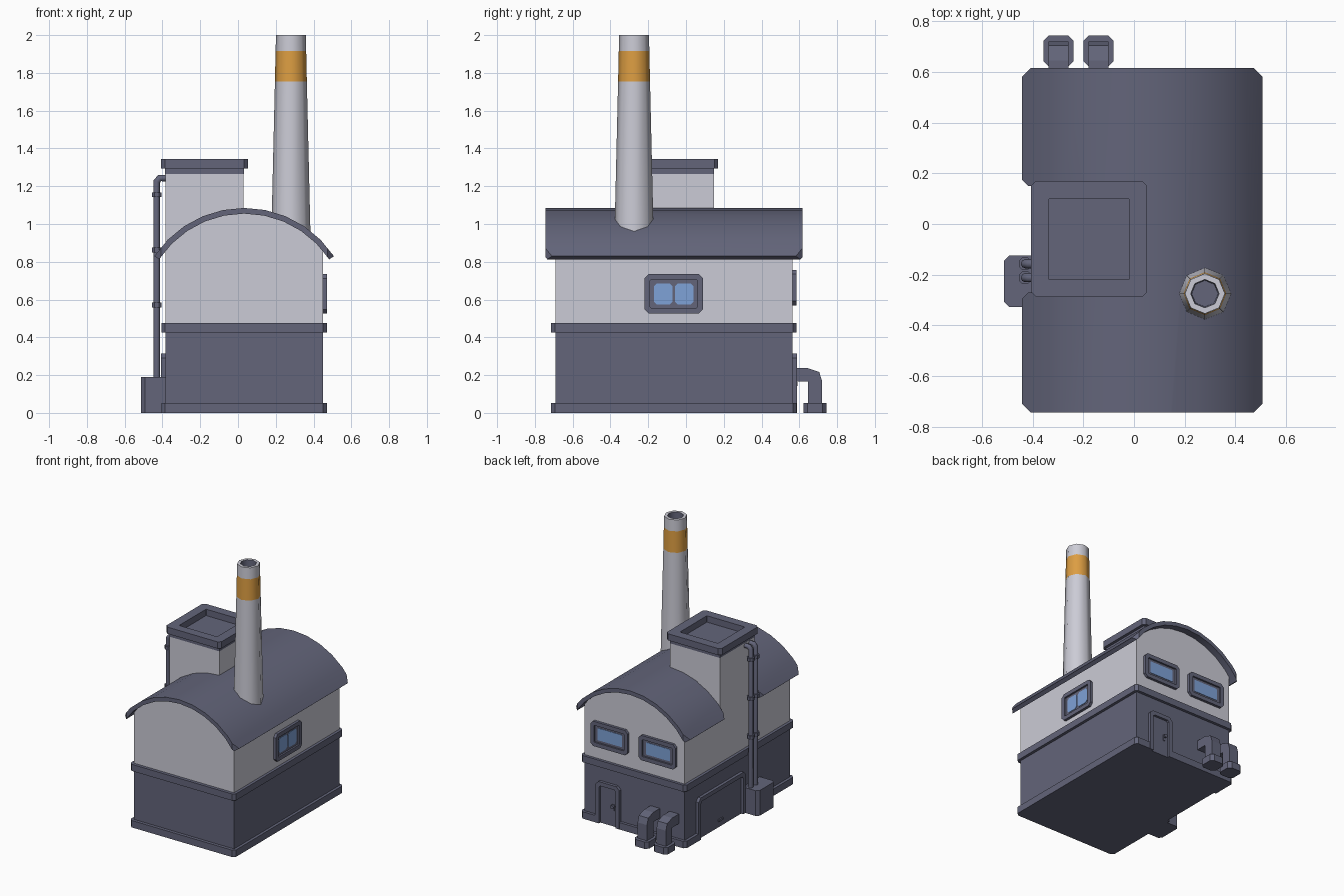
import bpy, bmesh, math
from mathutils import Matrix, Vector

if "Cube" in bpy.data.objects:
    bpy.data.objects.remove(bpy.data.objects["Cube"])


def material(name, rgb):
    m = bpy.data.materials.new(name)
    m.diffuse_color = (*rgb, 1)
    m.use_nodes = True
    m.node_tree.nodes["Principled BSDF"].inputs["Base Color"].default_value = m.diffuse_color
    return m


SLATE = material("slate blue grey", (0.125, 0.13, 0.195))
WALL = material("pale grey", (0.60, 0.60, 0.67))
ORANGE = material("stripe orange", (0.72, 0.34, 0.055))
GLASS = material("window blue", (0.21, 0.36, 0.68))


def finish(name, bm, mats, smooth=None):
    bmesh.ops.recalc_face_normals(bm, faces=bm.faces)
    me = bpy.data.meshes.new(name)
    bm.to_mesh(me)
    bm.free()
    for m in mats:
        me.materials.append(m)
    ob = bpy.data.objects.new(name, me)
    bpy.context.collection.objects.link(ob)
    if smooth:
        activate(ob)
        bpy.ops.object.shade_smooth_by_angle(angle=math.radians(smooth))
    return ob


def activate(ob):
    bpy.ops.object.select_all(action='DESELECT')
    ob.select_set(True)
    bpy.context.view_layer.objects.active = ob


def frame(origin, u, v):
    """Local axes u, v and their normal, placed at origin."""
    u, v = Vector(u), Vector(v)
    m = Matrix((u, v, u.cross(v))).transposed().to_4x4()
    m.translation = origin
    return m


def prism(name, pts, d0, d1, mat, M=Matrix(), smooth=None):
    bm = bmesh.new()
    lo = [bm.verts.new(M @ Vector((x, y, d0))) for x, y in pts]
    hi = [bm.verts.new(M @ Vector((x, y, d1))) for x, y in pts]
    bm.faces.new(lo)
    bm.faces.new(hi)
    for i in range(len(pts)):
        j = (i + 1) % len(pts)
        bm.faces.new((lo[i], lo[j], hi[j], hi[i]))
    return finish(name, bm, [mat], smooth)


def ring(name, outer, inner, d0, d1, mat, M=Matrix()):
    bm = bmesh.new()
    loops = [[bm.verts.new(M @ Vector((x, y, d))) for x, y in pts]
             for pts, d in ((outer, d0), (outer, d1), (inner, d1), (inner, d0))]
    for k in range(4):
        a, b = loops[k], loops[(k + 1) % 4]
        for i in range(len(a)):
            j = (i + 1) % len(a)
            bm.faces.new((a[i], a[j], b[j], b[i]))
    return finish(name, bm, [mat])


def rect(x0, x1, y0, y1, c=0.0):
    """Rectangle with chamfered corners."""
    if not c:
        return [(x0, y0), (x1, y0), (x1, y1), (x0, y1)]
    return [(x0 + c, y0), (x1 - c, y0), (x1, y0 + c), (x1, y1 - c),
            (x1 - c, y1), (x0 + c, y1), (x0, y1 - c), (x0, y0 + c)]


def boolean(ob, cutter, op):
    mod = ob.modifiers.new("cut", 'BOOLEAN')
    mod.operation, mod.object, mod.solver = op, cutter, 'EXACT'
    activate(ob)
    bpy.ops.object.modifier_apply(modifier="cut")
    bpy.data.objects.remove(cutter)


X0, X1, Y0, Y1 = -0.385, 0.45, -0.69, 0.565
CX, CZ = 0.0325, 0.515
XZ = frame((0, 0, 0), (1, 0, 0), (0, 0, 1))      # depth runs along -y


def arc(r, half, n=10):
    return [(CX + r * math.sin(math.radians(a)), CZ + r * math.cos(math.radians(a)))
            for a in (-half + 2 * half * i / n for i in range(n + 1))]


# Walls
prism("lower_walls", rect(X0, X1, Y0, Y1), 0, 0.45, SLATE)
top = [p for p in arc(0.55, 56.5) if X0 < p[0] < X1]
prism("upper_walls", [(X1, 0.45), (X0, 0.45), (X0, 0.867)] + top + [(X1, 0.867)],
      -Y1, -Y0, WALL, XZ)
trim = rect(X0 - 0.021, X1 + 0.021, Y0 - 0.024, Y1 + 0.021, 0.02)
prism("wall_band", trim, 0.425, 0.475, SLATE)
base = prism("base_trim", trim, 0, 0.052, SLATE)

# Doorway openings in the base trim
boolean(base, prism("door_cut", rect(0.17, 0.32, Y1 + 0.001, 0.7), -0.1, 0.1, SLATE), 'DIFFERENCE')
boolean(base, prism("gate_cut", rect(-0.6, X0 - 0.001, -0.1, 0.4), -0.1, 0.1, SLATE), 'DIFFERENCE')

# Curved roof, trimmed to a footprint with chamfered corners and a tower notch
roof = prism("curved_roof", arc(0.57, 56.5) + arc(0.54, 56.5)[::-1], -0.617, 0.745, SLATE, XZ)
L, R, B, F, c = -0.4425, 0.5075, 0.617, -0.745, 0.035
foot = [(L + c, F), (R - c, F), (R, F + c), (R, B - c), (R - c, B), (L + c, B), (L, B - c),
        (L, 0.175), (L + 0.025, 0.15), (-0.2, 0.15), (-0.2, -0.27), (L + 0.025, -0.27),
        (L, -0.295), (L, F + c)]
boolean(roof, prism("roof_footprint", foot, 0.5, 1.4, SLATE), 'INTERSECT')
activate(roof)
bpy.ops.object.shade_smooth_by_angle(angle=math.radians(30))

# Tower with a recessed cap
prism("tower", rect(X0, 0.03, -0.265, 0.147), 0.46, 1.265, WALL)
prism("tower_collar", rect(X0 - 0.001, 0.031, -0.266, 0.148), 1.265, 1.297, SLATE)
ring("tower_cap", rect(-0.407, 0.052, -0.288, 0.17, 0.02),
     rect(-0.336, -0.02, -0.22, 0.1, 0.002), 1.295, 1.345, SLATE)

# Chimney: lathed profile, coloured by height
bm = bmesh.new()
prof = [(0.107, 0.8), (0.0845, 1.755), (0.081, 1.915), (0.079, 2.0), (0.056, 2.0), (0.052, 1.88)]
loops = [[bm.verts.new((0.28 + r * math.cos(i * math.pi / 4),
                        -0.275 + r * math.sin(i * math.pi / 4), z)) for i in range(8)]
         for r, z in prof]
for k, idx in enumerate((0, 2, 0, 0, 1)):
    for i in range(8):
        j = (i + 1) % 8
        f = bm.faces.new((loops[k][i], loops[k][j], loops[k + 1][j], loops[k + 1][i]))
        f.material_index = idx
bm.faces.new(loops[-1]).material_index = 1
bm.faces.new(loops[0])
finish("chimney", bm, [WALL, SLATE, ORANGE], 50)


def window(name, M, w, h, panes, pane_c):
    """Stepped frame with glass panes, centred on M."""
    def box(b, c):
        return rect(-w / 2 + b, w / 2 - b, -h / 2 + b, h / 2 - b, c)
    ring(name + "_frame", box(0, 0.022), box(0.03, 0.004), 0, 0.02, SLATE, M)
    prism(name + "_sash", box(0.028, 0), 0, 0.007, SLATE, M)
    for i, (a, b) in enumerate(panes):
        prism(f"{name}_pane_{i}", rect(a, b, 0.048 - h / 2, h / 2 - 0.048, pane_c),
              0.003, 0.01, GLASS, M)


# Windows: one double on the right wall, two single on the back wall
window("side_window", frame((X1, -0.065, 0.63), (0, 1, 0), (0, 0, 1)), 0.31, 0.208,
       [(-0.105, -0.006), (0.006, 0.105)], 0.015)
for i, x in enumerate((CX + 0.2, CX - 0.2)):
    window(f"back_window_{i}", frame((x, Y1, 0.663), (-1, 0, 0), (0, 0, 1)), 0.31, 0.187,
           [(-0.1, 0.1)], 0.003)


def doorway(name, M, w, h, t):
    """Arched surround with clipped upper corners and a door panel."""
    a, c = w / 2, 0.025
    b, d = a - t, 0.012
    pts = [(-a, 0), (-a, h - c), (-a + c, h), (a - c, h), (a, h - c), (a, 0),
           (b, 0), (b, h - t - d), (b - d, h - t), (-b + d, h - t), (-b, h - t - d), (-b, 0)]
    prism(name + "_surround", pts, 0, 0.022, SLATE, M)
    prism(name + "_panel", rect(-b, b, 0, h - t), 0, 0.004, SLATE, M)


# Doors and handles
door = frame((0.245, Y1, 0), (-1, 0, 0), (0, 0, 1))
doorway("back_door", door, 0.2, 0.315, 0.03)
prism("door_handle_plate", rect(0.03, 0.048, 0.12, 0.165), 0, 0.01, SLATE, door)
prism("door_knob", rect(0.025, 0.053, 0.142, 0.164, 0.007), 0.008, 0.026, SLATE, door)
gate = frame((X0, 0.15, 0), (0, -1, 0), (0, 0, 1))
doorway("loading_door", gate, 0.56, 0.315, 0.03)
prism("loading_door_handle", rect(-0.025, 0.025, 0.045, 0.06), 0, 0.014, SLATE, gate)

# Square elbow ducts on the back wall
YZ = frame((0, 0, 0), (0, 1, 0), (0, 0, 1))
elbow = [(0.55, 0.165), (0.645, 0.165), (0.645, 0.03), (0.72, 0.03), (0.72, 0.17),
         (0.705, 0.217), (0.645, 0.237), (0.55, 0.237)]
for i, x in enumerate((-0.298, -0.14)):
    prism(f"duct_{i}", elbow, x - 0.039, x + 0.039, SLATE, YZ)
    prism(f"duct_foot_{i}", rect(x - 0.06, x + 0.06, 0.622, 0.745, 0.022), 0, 0.052, SLATE)

# Drain box and twin downpipes with collars on the left wall
c = 0.02
prism("drain_box", [(-0.38, -0.328), (-0.513 + c, -0.328), (-0.513, -0.328 + c),
                    (-0.513, -0.125 - c), (-0.513 + c, -0.125), (-0.38, -0.125)], 0, 0.19, SLATE)
for i, y in enumerate((-0.157, -0.212)):
    cu = bpy.data.curves.new(f"downpipe_{i}", 'CURVE')
    cu.dimensions, cu.bevel_depth, cu.bevel_resolution = '3D', 0.018, 2
    sp = cu.splines.new('POLY')
    path = [(-0.43, 0.15), (-0.43, 1.225), (-0.415, 1.243), (-0.38, 1.243)]
    sp.points.add(len(path) - 1)
    for p, (x, z) in zip(sp.points, path):
        p.co = (x, y, z, 1)
    cu.materials.append(SLATE)
    ob = bpy.data.objects.new(f"downpipe_{i}", cu)
    bpy.context.collection.objects.link(ob)
    activate(ob)
    bpy.ops.object.convert(target='MESH')
    for k, z in enumerate((0.572, 0.862, 1.155)):
        prism(f"pipe_collar_{i}_{k}", rect(-0.455, -0.405, y - 0.025, y + 0.025, 0.014),
              z - 0.013, z + 0.013, SLATE)
